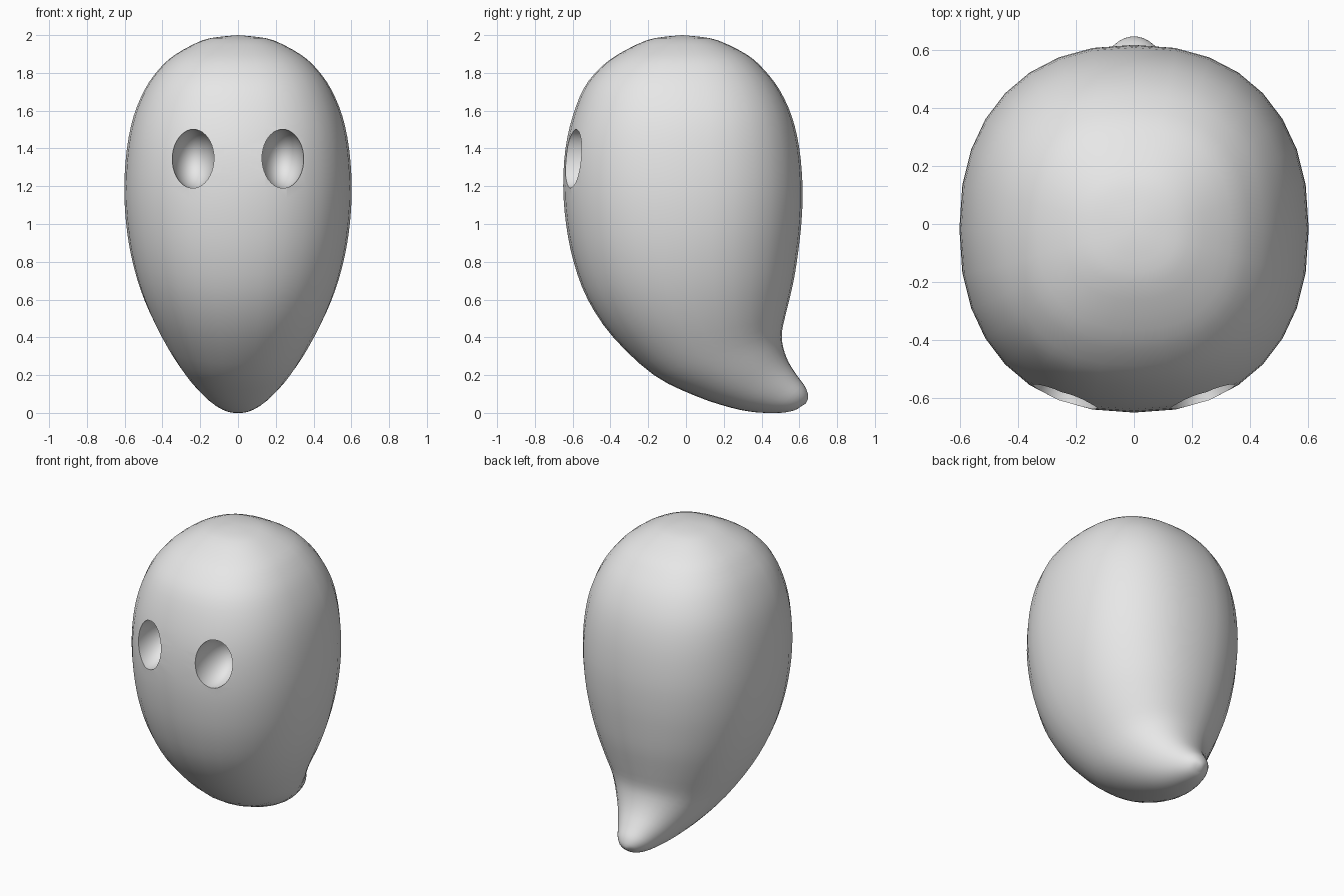
import bpy
import bmesh
from math import sin, cos, pi, copysign
from mathutils import Vector

SEGMENTS = 32   # points around each body ring
STEPS = 3       # interpolated rings between two stations

default_cube = bpy.data.objects.get("Cube")
if default_cube:
    bpy.data.objects.remove(default_cube, do_unlink=True)


def make_material(name, colour):
    material = bpy.data.materials.new(name)
    material.use_nodes = True
    material.diffuse_color = colour
    material.node_tree.nodes["Principled BSDF"].inputs["Base Color"].default_value = colour
    return material


def make_object(name, bm, material):
    mesh = bpy.data.meshes.new(name)
    bmesh.ops.recalc_face_normals(bm, faces=bm.faces)
    bm.to_mesh(mesh)
    bm.free()
    mesh.materials.append(material)
    obj = bpy.data.objects.new(name, mesh)
    bpy.context.collection.objects.link(obj)
    return obj


def spline(a, b, c, d, t):
    """Smooth curve value between stations b and c."""
    return tuple(
        q + t * (r - p + t * (2 * p - 5 * q + 4 * r - s + t * (3 * (q - r) + s - p))) / 2
        for p, q, r, s in zip(a, b, c, d))


def squared(value, exponent):
    """Push a sine or cosine outwards for a slightly squared oval."""
    return copysign(abs(value) ** (2 / exponent), value)


pale_grey = make_material("pale grey", (0.8, 0.8, 0.8, 1))

# Body stations, crown to tail: front y, front z, back y, back z, half width
stations = [
    (-0.1, 1.993, 0.06, 1.993, 0.08),
    (-0.21, 1.972, 0.17, 1.972, 0.19),
    (-0.365, 1.895, 0.325, 1.895, 0.335),
    (-0.46, 1.82, 0.415, 1.815, 0.42),
    (-0.54, 1.72, 0.495, 1.71, 0.492),
    (-0.6, 1.57, 0.56, 1.57, 0.553),
    (-0.638, 1.4, 0.6, 1.4, 0.588),
    (-0.65, 1.2, 0.617, 1.2, 0.602),
    (-0.635, 1.0, 0.612, 1.02, 0.593),
    (-0.595, 0.8, 0.595, 0.86, 0.565),
    (-0.52, 0.6, 0.57, 0.7, 0.515),
    (-0.385, 0.4, 0.535, 0.55, 0.44),
    (-0.17, 0.2, 0.508, 0.43, 0.345),
    (0.05, 0.09, 0.515, 0.345, 0.27),
    (0.24, 0.027, 0.545, 0.265, 0.2),
    (0.38, 0.002, 0.59, 0.195, 0.145),
    (0.5, 0.0, 0.63, 0.14, 0.1),
    (0.575, 0.014, 0.645, 0.1, 0.06),
    (0.61, 0.035, 0.646, 0.075, 0.025),
]

rings = []
last = len(stations) - 1
for i in range(last):
    four = [stations[max(0, min(last, i + k))] for k in (-1, 0, 1, 2)]
    rings += [spline(*four, step / STEPS) for step in range(STEPS)]
rings.append(stations[last])

# Body: tilted oval rings, squarer towards the crown, joined into one skin
bm = bmesh.new()
loops = []
for front_y, front_z, back_y, back_z, width in rings:
    front, back = Vector((0, front_y, front_z)), Vector((0, back_y, back_z))
    centre, half = (front + back) / 2, (front - back) / 2
    exponent = 2.1 + 0.15 * front_z
    loop = []
    for k in range(SEGMENTS):
        angle = 2 * pi * k / SEGMENTS
        across = Vector((width * squared(sin(angle), exponent), 0, 0))
        point = centre + half * squared(cos(angle), exponent) + across
        point.z = max(point.z, 0)
        loop.append(bm.verts.new(point))
    loops.append(loop)
for upper, lower in zip(loops, loops[1:]):
    for k in range(SEGMENTS):
        n = (k + 1) % SEGMENTS
        bm.faces.new((upper[k], upper[n], lower[n], lower[k]))
# Rounded caps on the crown and tail tip
for loop, tip in ((loops[0], (0, -0.02, 2)), (loops[-1], (0, 0.635, 0.05))):
    pole = bm.verts.new(tip)
    for k in range(SEGMENTS):
        bm.faces.new((loop[k], loop[(k + 1) % SEGMENTS], pole))
body = make_object("ghost_body", bm, pale_grey)

# Hollow oval eye sockets, cut into the face
cutters = []
for side, x in (("left", 0.237), ("right", -0.237)):
    bm = bmesh.new()
    bmesh.ops.create_uvsphere(bm, u_segments=32, v_segments=20, radius=1)
    bmesh.ops.scale(bm, vec=(0.113, 0.2, 0.156), verts=bm.verts)
    bmesh.ops.translate(bm, vec=(x, -0.59, 1.345), verts=bm.verts)
    cutter = make_object(side + "_eye_cutter", bm, pale_grey)
    cutter.hide_render = True
    cutters.append(cutter)

bpy.ops.object.select_all(action="DESELECT")
bpy.context.view_layer.objects.active = body
body.select_set(True)
for cutter in cutters:
    cut = body.modifiers.new(cutter.name, "BOOLEAN")
    cut.operation = "DIFFERENCE"
    cut.solver = "EXACT"
    cut.object = cutter
    bpy.ops.object.modifier_apply(modifier=cut.name)
for cutter in cutters:
    bpy.data.objects.remove(cutter, do_unlink=True)

bpy.ops.object.shade_smooth_by_angle(angle=pi / 4)
